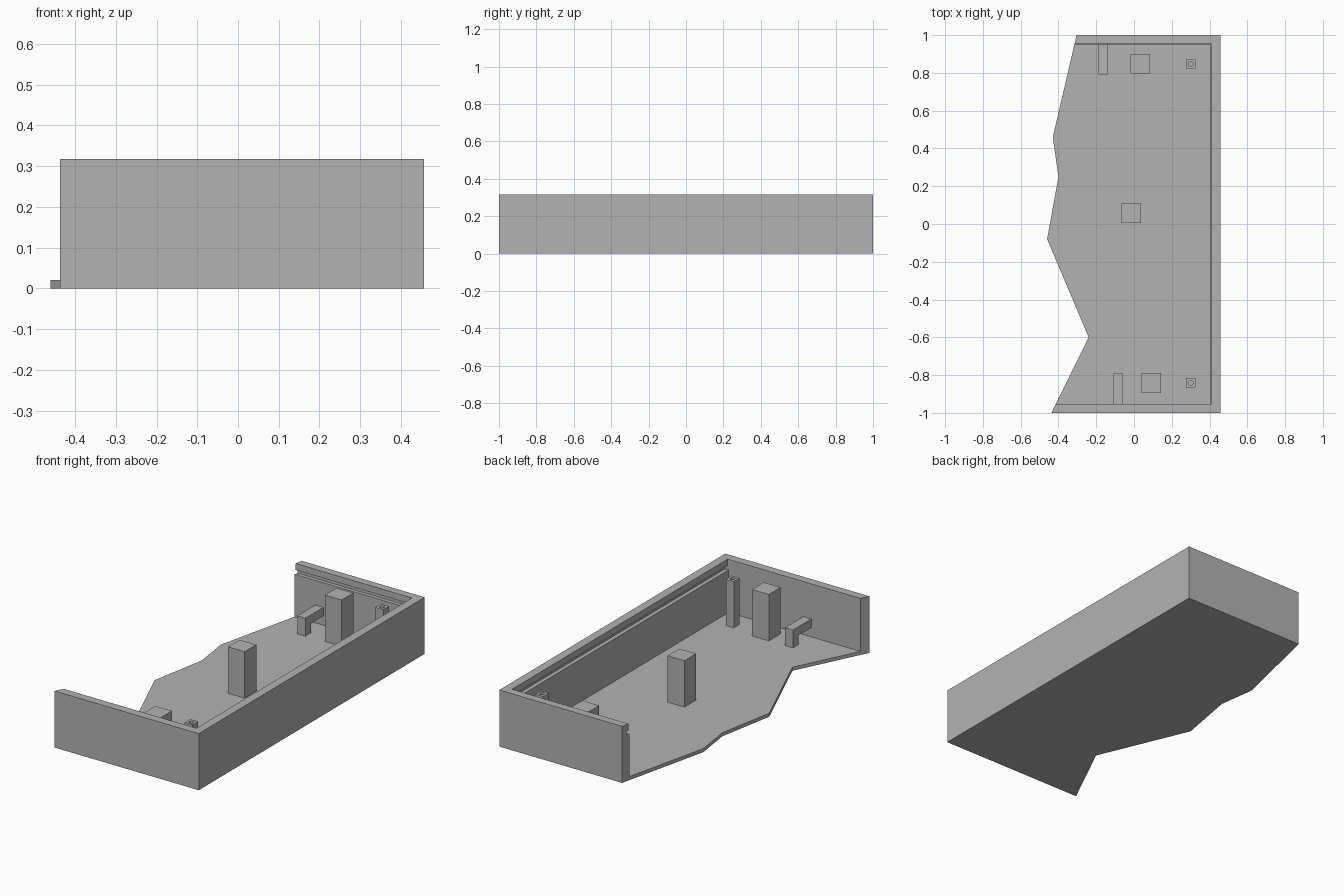
import bpy
import bmesh
from mathutils import Vector

cube = bpy.data.objects.get("Cube")
if cube:
    bpy.data.objects.remove(cube, do_unlink=True)

# One flat grey for everything
grey = bpy.data.materials.new("plain_grey")
grey.use_nodes = True
colour = (0.45, 0.45, 0.45, 1)
grey.diffuse_color = colour
grey.node_tree.nodes["Principled BSDF"].inputs["Base Color"].default_value = colour


def prism(name, outline, z0, z1):
    """Extrude a flat outline (x, y) from z0 up to z1."""
    bm = bmesh.new()
    base = bm.faces.new([bm.verts.new((x, y, z0)) for x, y in outline])
    top = bmesh.ops.extrude_face_region(bm, geom=[base])["geom"]
    verts = [v for v in top if isinstance(v, bmesh.types.BMVert)]
    bmesh.ops.translate(bm, verts=verts, vec=Vector((0, 0, z1 - z0)))
    bmesh.ops.recalc_face_normals(bm, faces=bm.faces)
    mesh = bpy.data.meshes.new(name)
    bm.to_mesh(mesh)
    bm.free()
    mesh.materials.append(grey)
    obj = bpy.data.objects.new(name, mesh)
    bpy.context.collection.objects.link(obj)
    return obj


def box(name, x0, x1, y0, y1, z0, z1):
    return prism(name, [(x0, y0), (x1, y0), (x1, y1), (x0, y1)], z0, z1)


def cut(target, cutter):
    """Subtract the cutter, bake the result and discard the cutter."""
    mod = target.modifiers.new("cut", "BOOLEAN")
    mod.operation = "DIFFERENCE"
    mod.solver = "EXACT"
    mod.object = cutter
    cutter.hide_render = True
    bpy.context.view_layer.update()
    graph = bpy.context.evaluated_depsgraph_get()
    baked = bpy.data.meshes.new_from_object(target.evaluated_get(graph))
    target.modifiers.clear()
    target.data = baked
    bpy.data.objects.remove(cutter, do_unlink=True)


FLOOR = 0.02
PEG_TOP = 0.28

# Tray: solid block with a jagged broken side, hollowed out
tray = prism("tray", [(0.457, -1), (0.457, 1), (-0.304, 1), (-0.43, 0.46),
                      (-0.40, 0.25), (-0.46, -0.08), (-0.24, -0.6),
                      (-0.437, -1)], 0, 0.317)
# Main cavity, slightly wider rim opening, and the lid groove between them
cut(tray, box("cavity", -1, 0.403, -0.953, 0.951, FLOOR, 0.27))
cut(tray, box("rim_opening", -1, 0.409, -0.953, 0.956, 0.265, 0.5))
cut(tray, box("lid_groove", -1, 0.425, -0.953, 0.972, 0.258, 0.281))

# Square support blocks
for label, x, y in (("back", 0.033, 0.848), ("middle", -0.014, 0.056),
                    ("front", 0.092, -0.842)):
    box(label + "_block", x - 0.052, x + 0.052, y - 0.052, y + 0.052,
        FLOOR, PEG_TOP)

# Slim screw posts with a round hole in the top
for label, y in (("back", 0.847), ("front", -0.841)):
    post = box(label + "_screw_post", 0.275, 0.325, y - 0.025, y + 0.025,
               FLOOR, PEG_TOP)
    bpy.ops.mesh.primitive_cylinder_add(vertices=12, radius=0.013, depth=0.2,
                                        location=(0.3, y, PEG_TOP))
    cut(post, bpy.context.object)

# Small brackets: a leg with an arm reaching back to the end wall
for label, x, side in (("back", -0.162, 1), ("front", -0.084, -1)):
    leg = sorted((side * 0.792, side * 0.842))
    arm = sorted((side * 0.842, side * 0.953))
    box(label + "_bracket_leg", x - 0.025, x + 0.025, *leg, FLOOR, 0.12)
    box(label + "_bracket_arm", x - 0.025, x + 0.025, *arm, 0.072, 0.12)
